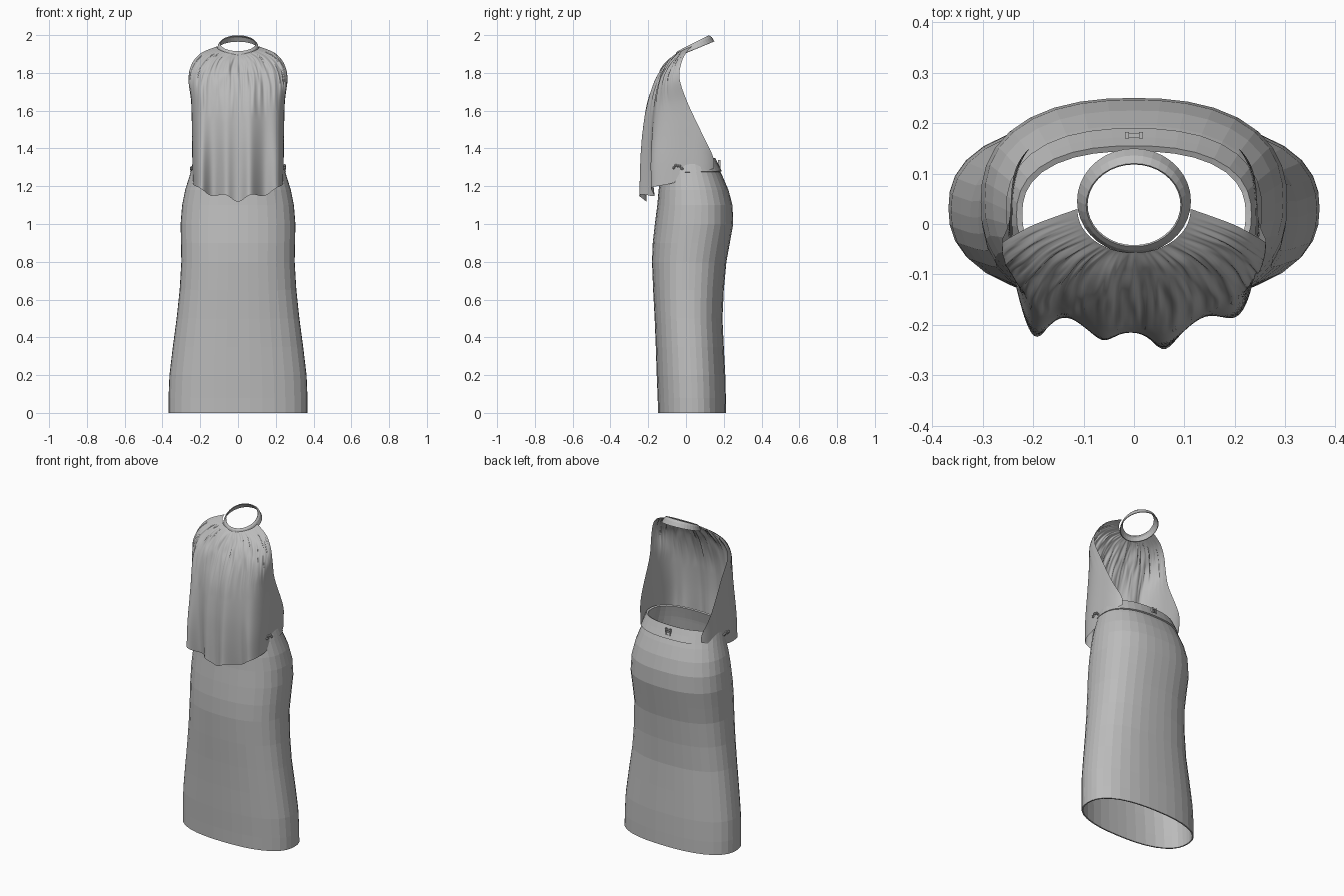
import bpy, math, random
from mathutils import Vector, noise

random.seed(4)
cube = bpy.data.objects.get("Cube")
if cube:
    bpy.data.objects.remove(cube)

cloth = bpy.data.materials.new("grey_cloth")
cloth.use_nodes = True
GREY = (0.5, 0.5, 0.5, 1)
cloth.diffuse_color = GREY
cloth.node_tree.nodes["Principled BSDF"].inputs["Base Color"].default_value = GREY


def make_object(name, verts, faces, thick=0):
    mesh = bpy.data.meshes.new(name)
    mesh.from_pydata(verts, [], faces)
    mesh.materials.append(cloth)
    obj = bpy.data.objects.new(name, mesh)
    bpy.context.collection.objects.link(obj)
    if thick:
        mod = obj.modifiers.new("thickness", "SOLIDIFY")
        mod.thickness = thick
        mod.offset = -1
    return obj


def grid(name, rows, closed, thick=0):
    """Skin a list of point rows, running from top to bottom."""
    n = len(rows[0])
    verts = [p for row in rows for p in row]
    faces = []
    for r in range(len(rows) - 1):
        for i in range(n if closed else n - 1):
            j = (i + 1) % n
            a, b = r * n, (r + 1) * n
            faces.append((a + i, b + i, b + j, a + j))
    return make_object(name, verts, faces, thick)


def sample(table, s):
    """Smoothly interpolate the rows of a table, s from 0 to 1."""
    last = len(table) - 1
    k = min(int(s * last), last - 1)
    f = s * last - k
    p = [table[max(0, min(last, k + d))] for d in (-1, 0, 1, 2)]
    return [0.5 * (2 * b + (c - a) * f + (2 * a - 5 * b + 4 * c - d) * f * f
                   + (3 * b - a - 3 * c + d) * f ** 3) for a, b, c, d in zip(*p)]


def direction(angle, power):
    """Point on a rounded square; angle zero faces the front."""
    s, c = math.sin(angle), math.cos(angle)
    k = (abs(s) ** power + abs(c) ** power) ** (-1 / power)
    return s * k, -c * k


def ring(z, width, front, back, sides=36, power=2.4, tilt=0):
    pts = []
    for i in range(sides):
        x, y = direction(math.tau * i / sides, power)
        pts.append((x * width, (front + back) / 2 + y * (back - front) / 2, z + tilt * y))
    return pts


# Skirt: height, half width, front y, back y
SKIRT = [
    (1.31, 0.240, -0.125, 0.165), (1.25, 0.258, -0.135, 0.195),
    (1.18, 0.280, -0.145, 0.225), (1.10, 0.296, -0.152, 0.246),
    (1.00, 0.304, -0.165, 0.250), (0.90, 0.302, -0.176, 0.232),
    (0.80, 0.300, -0.180, 0.214), (0.65, 0.309, -0.174, 0.200),
    (0.50, 0.325, -0.166, 0.193), (0.35, 0.345, -0.160, 0.200),
    (0.20, 0.363, -0.155, 0.208), (0.08, 0.368, -0.150, 0.211),
    (0.00, 0.368, -0.148, 0.212),
]
grid("skirt", [ring(*row) for row in SKIRT], True, 0.008)

# Waistband, slightly proud of the skirt and higher at its upper edge
BAND = [(1.345, 0.233, -0.118, 0.155), (1.31, 0.244, -0.126, 0.172),
        (1.275, 0.254, -0.134, 0.190)]
grid("waistband", [ring(*row, tilt=0.005) for row in BAND], True, 0.012)

# Neck collar: a flared band rising to the nape
COLLAR = [(1.957, 0.095, -0.045, 0.120), (1.948, 0.104, -0.053, 0.136),
          (1.925, 0.113, -0.059, 0.150)]
grid("neck_collar", [ring(*row, power=2, tilt=0.042) for row in COLLAR], True, 0.004)

# Draped top: front z, edge z, front y, edge y, half width, wrap angle, squareness
DRAPE = [
    (1.895, 1.940, -0.057, 0.030, 0.112, 92, 2.0),
    (1.865, 1.905, -0.090, 0.000, 0.195, 92, 2.0),
    (1.810, 1.850, -0.130, -0.025, 0.243, 92, 2.1),
    (1.730, 1.770, -0.168, -0.034, 0.262, 92, 2.3),
    (1.600, 1.650, -0.200, 0.005, 0.248, 96, 2.6),
    (1.450, 1.500, -0.213, 0.075, 0.244, 106, 3.0),
    (1.300, 1.360, -0.213, 0.142, 0.242, 128, 3.2),
    (1.130, 1.295, -0.207, 0.148, 0.240, 130, 3.2),
]
# Big hem folds: sideways place, depth, width
FOLDS = [(-0.20, 0.060, 0.035), (-0.06, 0.025, 0.030), (0.06, 0.042, 0.035),
         (0.215, 0.030, 0.035), (-0.13, -0.030, 0.035), (0.14, -0.028, 0.035)]


def drape_point(t, s):
    zf, ze, yf, ye, width, wrap, power = sample(DRAPE, s)
    wrap = math.radians(wrap)
    x, y = direction(t * wrap, power)
    y_end = direction(wrap, power)[1]
    depth = (ye - yf) / (y_end + 1)
    px, py = x * width, yf + (y + 1) * depth
    pz = zf + (ze - zf) * abs(t) ** 1.2
    # fine gathers fan out from the collar and fade at the edges
    fade = max(0, 1 - abs(t) ** 3)
    gather = 0.010 * math.sin(math.pi * min(1, s * 1.6)) * fade
    crease = noise.noise(Vector((t * 17, s * 2.5, 1))) + 0.6 * noise.noise(Vector((t * 38, s * 6, 5)))
    py -= gather * crease * 1.5
    px += gather * 0.5 * noise.noise(Vector((t * 15, s * 3, 9)))
    # long folds open towards the hem
    if y < 0:
        for cx, amp, size in FOLDS:
            py -= amp * s ** 2 * min(1, -y * 2) * math.exp(-((px - cx) / size) ** 2)
        pz -= 0.012 * s ** 4 * math.cos(px * 45) * fade
    return px, py, pz


COLS, ROWS = 140, 70
top = grid("draped_top", [[drape_point(2 * i / COLS - 1, r / ROWS) for i in range(COLS + 1)]
                          for r in range(ROWS + 1)], False)
top.data.shade_smooth()


def box(name, centre, size):
    bpy.ops.mesh.primitive_cube_add(size=1, location=centre)
    obj = bpy.context.object
    obj.name = name
    obj.scale = size
    obj.data.materials.append(cloth)


# Hook fastening on the back of the waistband
for side in (-1, 1):
    box("fastener_plate", (side * 0.014, 0.176, 1.315), (0.008, 0.012, 0.045))
for k in range(3):
    box("fastener_hook", (0, 0.176, 1.298 + k * 0.016), (0.024, 0.010, 0.005))

# Small bead clusters at the sides of the waist
for side in (-1, 1):
    for k in range(5):
        place = (side * 0.247, -0.065 + k * 0.011, 1.30 + random.uniform(-0.012, 0.012))
        bpy.ops.mesh.primitive_ico_sphere_add(subdivisions=1, radius=0.008, location=place)
        bpy.context.object.name = "waist_bead"
        bpy.context.object.data.materials.append(cloth)
